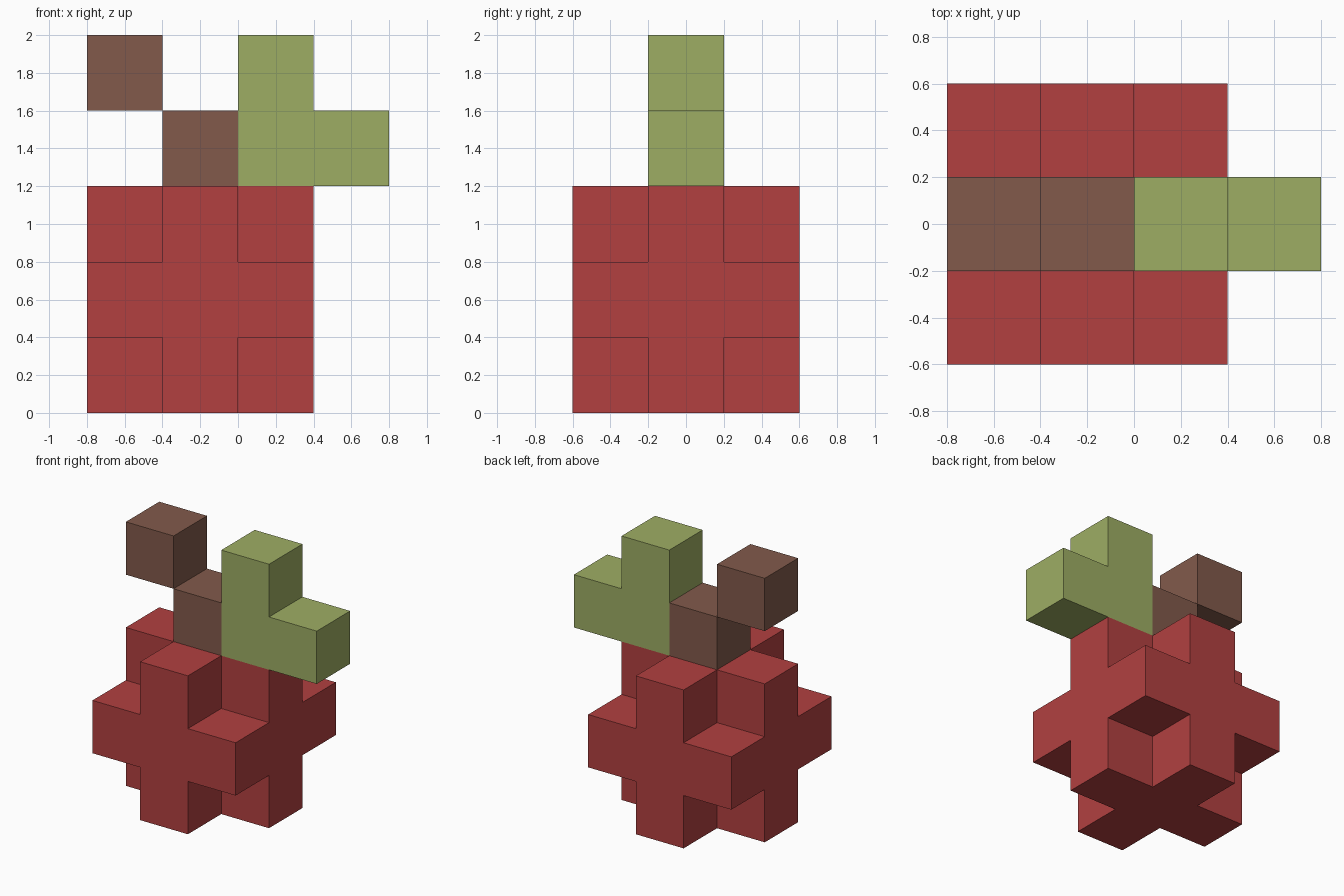
import bpy
import bmesh
import math
from itertools import product
from mathutils import Vector

if "Cube" in bpy.data.objects:
    bpy.data.objects.remove(bpy.data.objects["Cube"], do_unlink=True)

S = 0.4                              # block size
ORIGIN = Vector((-0.8, -0.6, 0.0))   # low corner of the block grid


def material(name, rgb):
    """Flat material from 0-255 display colour, converted to linear."""
    lin = [((c / 255 + 0.055) / 1.055) ** 2.4 for c in rgb]
    mat = bpy.data.materials.new(name)
    mat.use_nodes = True
    mat.diffuse_color = (*lin, 1)
    bsdf = mat.node_tree.nodes["Principled BSDF"]
    bsdf.inputs["Base Color"].default_value = (*lin, 1)
    bsdf.inputs["Roughness"].default_value = 0.9
    return mat


def block_shape(name, cells, mat):
    """Join unit blocks into one clean shell, keeping only the outer faces."""
    cells = set(cells)
    bm = bmesh.new()
    for cell in cells:
        centre = Vector(cell) + Vector((0.5, 0.5, 0.5))
        for axis, sign in product(range(3), (-1, 1)):
            n = Vector((0, 0, 0))
            n[axis] = sign
            if tuple(int(c + d) for c, d in zip(cell, n)) in cells:
                continue
            u = Vector((0, 0, 0))
            u[(axis + 1) % 3] = 0.5
            v = n.cross(u)
            corners = (-u - v, u - v, u + v, -u + v)
            bm.faces.new([bm.verts.new(ORIGIN + S * (centre + n / 2 + c))
                          for c in corners])
    bmesh.ops.remove_doubles(bm, verts=bm.verts[:], dist=0.001)
    bmesh.ops.dissolve_limit(bm, angle_limit=math.radians(1),
                             verts=bm.verts[:], edges=bm.edges[:])
    mesh = bpy.data.meshes.new(name)
    bm.to_mesh(mesh)
    bm.free()
    mesh.materials.append(mat)
    obj = bpy.data.objects.new(name, mesh)
    bpy.context.collection.objects.link(obj)
    return obj


red = material("fruit red", (178, 64, 64))
brown = material("stem brown", (130, 90, 75))
green = material("leaf green", (158, 174, 100))

# Fruit: three-block cube with its eight corners left out
block_shape("fruit_body",
            [c for c in product(range(3), repeat=3) if 1 in c], red)

# Stem: two blocks stepping up towards the right, touching along an edge
block_shape("stem_lower", [(1, 1, 3)], brown)
block_shape("stem_upper", [(0, 1, 4)], brown)

# Leaf: L shape, overhanging the fruit on the left
block_shape("leaf", [(2, 1, 3), (2, 1, 4), (3, 1, 3)], green)
